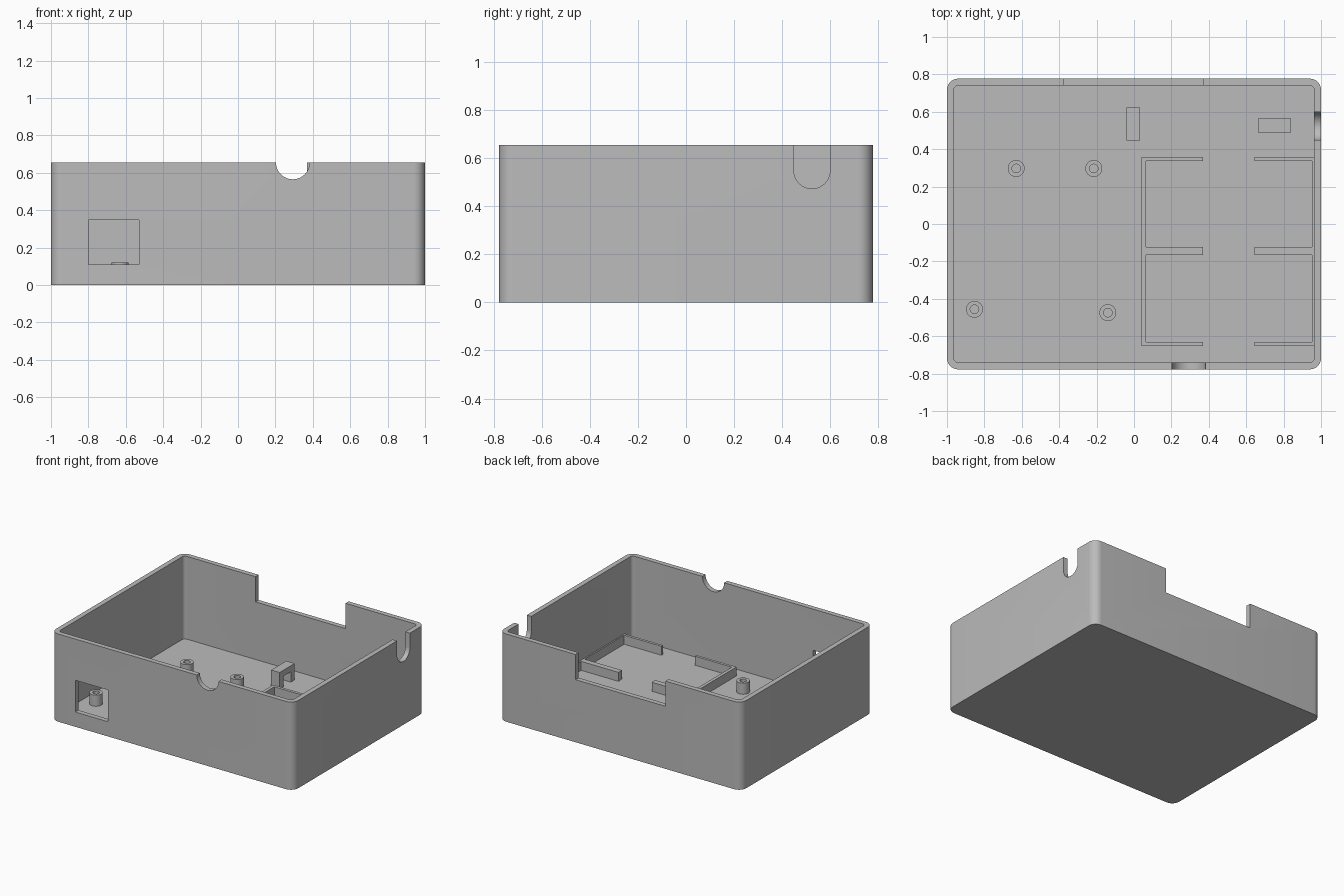
import bpy
import bmesh
from math import radians, cos, sin, pi

cube = bpy.data.objects.get("Cube")
if cube:
    bpy.data.objects.remove(cube, do_unlink=True)

grey = bpy.data.materials.new("plain_grey")
grey.use_nodes = True
grey.diffuse_color = (0.5, 0.5, 0.5, 1)
grey.node_tree.nodes["Principled BSDF"].inputs["Base Color"].default_value = (0.5, 0.5, 0.5, 1)

HALF_X, HALF_Y, HEIGHT = 1.0, 0.777, 0.655
WALL = FLOOR = 0.037
BASE = FLOOR - 0.007      # fittings sink slightly into the floor

# Maps from (u, v, depth) to space for profiles drawn on each plane
PLANES = {
    "top": lambda u, v, d: (u, v, d),
    "front": lambda u, v, d: (u, d, v),
    "side": lambda u, v, d: (d, u, v),
}


def prism(name, points, start, end, plane="top"):
    """Extrude a flat outline between two depths."""
    place = PLANES[plane]
    bm = bmesh.new()
    face = bm.faces.new([bm.verts.new(place(u, v, start)) for u, v in points])
    out = bmesh.ops.extrude_face_region(bm, geom=[face])
    a, b = place(0, 0, start), place(0, 0, end)
    shift = [q - p for p, q in zip(a, b)]
    moved = [g for g in out["geom"] if isinstance(g, bmesh.types.BMVert)]
    bmesh.ops.translate(bm, verts=moved, vec=shift)
    bmesh.ops.recalc_face_normals(bm, faces=bm.faces)
    mesh = bpy.data.meshes.new(name)
    bm.to_mesh(mesh)
    bm.free()
    mesh.materials.append(grey)
    obj = bpy.data.objects.new(name, mesh)
    bpy.context.collection.objects.link(obj)
    return obj


def arc(cx, cy, r, a0, a1, steps):
    angles = [radians(a0 + (a1 - a0) * i / steps) for i in range(steps + 1)]
    return [(cx + r * cos(a), cy + r * sin(a)) for a in angles]


def rect(u0, u1, v0, v1):
    return [(u0, v0), (u1, v0), (u1, v1), (u0, v1)]


def rounded_rect(hx, hy, r):
    pts = []
    for sx, sy, a in ((1, 1, 0), (-1, 1, 90), (-1, -1, 180), (1, -1, 270)):
        pts += arc(sx * (hx - r), sy * (hy - r), r, a, a + 90, 10)
    return pts


def u_shape(c, z, r, top):
    """Round-bottomed slot that runs up to the given height."""
    return arc(c, z, r, 180, 360, 24) + [(c + r, top), (c - r, top)]


def cut(obj, cutter):
    mod = obj.modifiers.new("cut", "BOOLEAN")
    mod.operation, mod.solver, mod.object = "DIFFERENCE", "EXACT", cutter
    cutter.hide_render = True
    select(obj)
    bpy.ops.object.modifier_apply(modifier=mod.name)
    bpy.data.objects.remove(cutter, do_unlink=True)


def select(obj):
    bpy.ops.object.select_all(action="DESELECT")
    obj.select_set(True)
    bpy.context.view_layer.objects.active = obj


def smooth(obj):
    select(obj)
    bpy.ops.object.shade_smooth_by_angle(angle=radians(30))


# Open tray with rounded corners
tray = prism("tray", rounded_rect(HALF_X, HALF_Y, 0.06), 0, HEIGHT)
over = HEIGHT + 0.2
cut(tray, prism("cavity", rounded_rect(HALF_X - WALL, HALF_Y - WALL, 0.023), FLOOR, over))

# Wall openings: front window, front cable notch, side slot, back notch
front = (-0.9, -0.7)
cut(tray, prism("window", rect(-0.8, -0.53, 0.11, 0.347), *front, "front"))
cut(tray, prism("cable_notch", u_shape(0.293, HEIGHT, 0.09, over), *front, "front"))
cut(tray, prism("side_slot", u_shape(0.524, 0.548, 0.075, over), 0.9, 1.1, "side"))
cut(tray, prism("back_notch", rect(-0.374, 0.369, 0.467, over), 0.7, 0.9, "front"))
smooth(tray)

# Hollow screw posts
for i, (x, y) in enumerate([(-0.63, 0.297), (-0.215, 0.297), (-0.853, -0.456), (-0.14, -0.474)]):
    post = prism(f"screw_post_{i + 1}", arc(x, y, 0.045, 0, 348.75, 31), BASE, 0.12)
    cut(post, prism("screw_hole", arc(x, y, 0.023, 0, 345, 23), 0, 0.2))
    smooth(post)

# Two facing comb-shaped fences that hold the battery bays
ROWS = [(-0.652, -0.632), (-0.165, -0.123), (0.337, 0.359)]


def fence(name, outer, inner, tip):
    pts = [(outer, ROWS[0][0])]
    for low, high in ROWS:
        pts += [(inner, low), (tip, low), (tip, high), (inner, high)]
    pts.append((outer, ROWS[-1][1]))
    prism(name, pts, BASE, 0.104)


fence("left_fence", 0.97, 0.953, 0.645)
fence("centre_fence", 0.04, 0.064, 0.369)


# Cable tie bridges
def bridge(name, u0, u1, d0, d1, plane):
    top, leg = 0.16, 0.045
    under = top - 0.045
    pts = [(u0, BASE), (u0, top), (u1, top), (u1, BASE),
           (u1 - leg, BASE), (u1 - leg, under), (u0 + leg, under), (u0 + leg, BASE)]
    prism(name, pts, d0, d1, plane)


bridge("back_tie_bridge", 0.447, 0.624, -0.039, 0.031, "side")
bridge("side_tie_bridge", 0.662, 0.84, 0.489, 0.565, "front")
